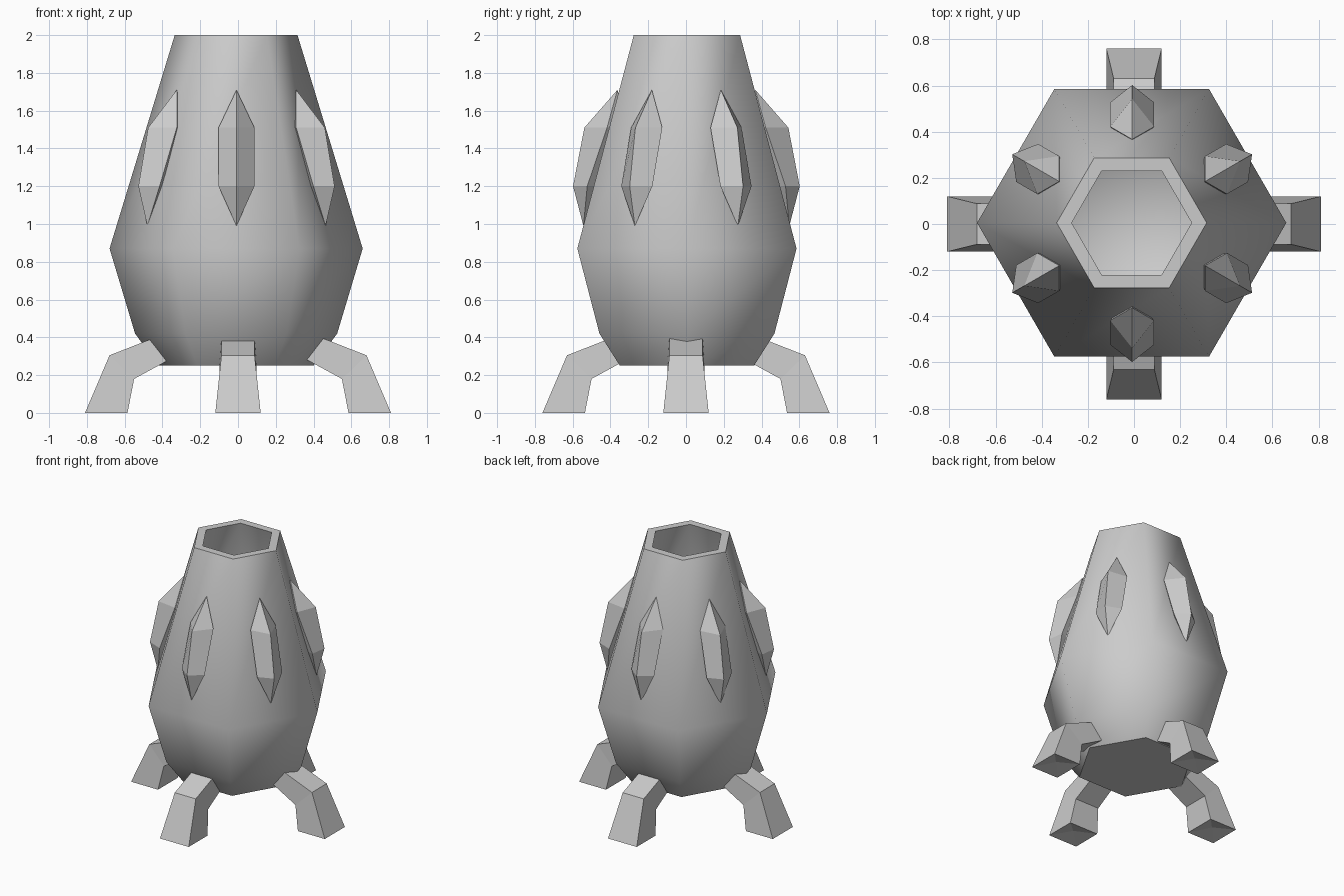
import bpy, bmesh, math
from mathutils import Matrix, Vector

cube = bpy.data.objects.get("Cube")
if cube:
    bpy.data.objects.remove(cube, do_unlink=True)

# One plain grey for every part
grey = bpy.data.materials.new("stone_grey")
grey.use_nodes = True
colour = (0.6, 0.6, 0.6, 1)
grey.diffuse_color = colour
grey.node_tree.nodes["Principled BSDF"].inputs["Base Color"].default_value = colour


def finish(name, bm):
    bmesh.ops.recalc_face_normals(bm, faces=bm.faces)
    mesh = bpy.data.meshes.new(name)
    bm.to_mesh(mesh)
    bm.free()
    mesh.materials.append(grey)
    obj = bpy.data.objects.new(name, mesh)
    bpy.context.collection.objects.link(obj)
    return obj


def bridge(bm, a, b):
    n = len(a)
    return [bm.faces.new((a[i], a[(i + 1) % n], b[(i + 1) % n], b[i])) for i in range(n)]


# Hollow six-sided body: outer wall up, over the rim, then down the inside
def build_body():
    profile = [(0.41, 0.25), (0.535, 0.42), (0.67, 0.87), (0.325, 2.0),
               (0.26, 2.0), (0.59, 0.87), (0.46, 0.45), (0.35, 0.33)]
    bm = bmesh.new()
    rings = []
    for r, z in profile:
        rings.append([bm.verts.new((r * math.cos(i * math.pi / 3) - 0.01,
                                    r * math.sin(i * math.pi / 3) + 0.005, z))
                      for i in range(6)])
    for a, b in zip(rings, rings[1:]):
        for f in bridge(bm, a, b):
            f.smooth = True
    bm.faces.new(rings[0])
    bm.faces.new(rings[-1]).smooth = True
    # Crisp base and rim edges
    for ring in (rings[0], rings[3], rings[4]):
        for i in range(6):
            bm.edges.get((ring[i], ring[(i + 1) % 6])).smooth = False
    finish("body", bm)


# Faceted pod set into a wall, described as sideways, outward, up
def build_pod(name, angle):
    bm = bmesh.new()
    rings = []
    for z, wall, ridge, back in ((1.2, 0.525, 0.60, 0.43), (1.51, 0.42, 0.54, 0.31)):
        rings.append([bm.verts.new(p) for p in
                      ((ridge, 0, z), (wall, 0.095, z), (back, 0, z), (wall, -0.095, z))])
    bridge(bm, *rings)
    for ring, tip in zip(rings, ((0.545, 0, 0.99), (0.365, 0, 1.71))):
        v = bm.verts.new(tip)
        for i in range(4):
            bm.faces.new((ring[i], ring[(i + 1) % 4], v))
    bm.transform(Matrix.Translation((-0.008, 0.002, 0)) @ Matrix.Rotation(angle, 4, "Z"))
    finish(name, bm)


# Bent leg: each section is an outer and an inner edge with half widths
def build_leg(name, angle, shift):
    sections = [((0.81, 0.0, 0.12), (0.585, 0.0, 0.12)),
                ((0.68, 0.305, 0.088), (0.55, 0.18, 0.1)),
                ((0.36, 0.43, 0.088), (0.33, 0.3, 0.095))]
    bm = bmesh.new()
    rings = []
    for (xo, zo, wo), (xi, zi, wi) in sections:
        rings.append([bm.verts.new((x - shift, y, z)) for x, y, z in
                      ((xo, wo, zo), (xo, -wo, zo), (xi, -wi, zi), (xi, wi, zi))])
    for a, b in zip(rings, rings[1:]):
        bridge(bm, a, b)
    # Dimpled sole and plain hip end
    sole = bm.verts.new(sum((v.co for v in rings[0]), Vector()) / 4 + Vector((0, 0, 0.03)))
    for i in range(4):
        bm.faces.new((rings[0][i], rings[0][(i + 1) % 4], sole))
    bm.faces.new(rings[-1])
    bm.transform(Matrix.Rotation(angle, 4, "Z"))
    finish(name, bm)


build_body()
for i in range(6):
    build_pod(f"pod_{i + 1}", math.radians(30 + 60 * i))
for i, side in enumerate(("left", "back", "right", "front")):
    build_leg(f"{side}_leg", i * math.pi / 2, 0.05 * (i % 2))
